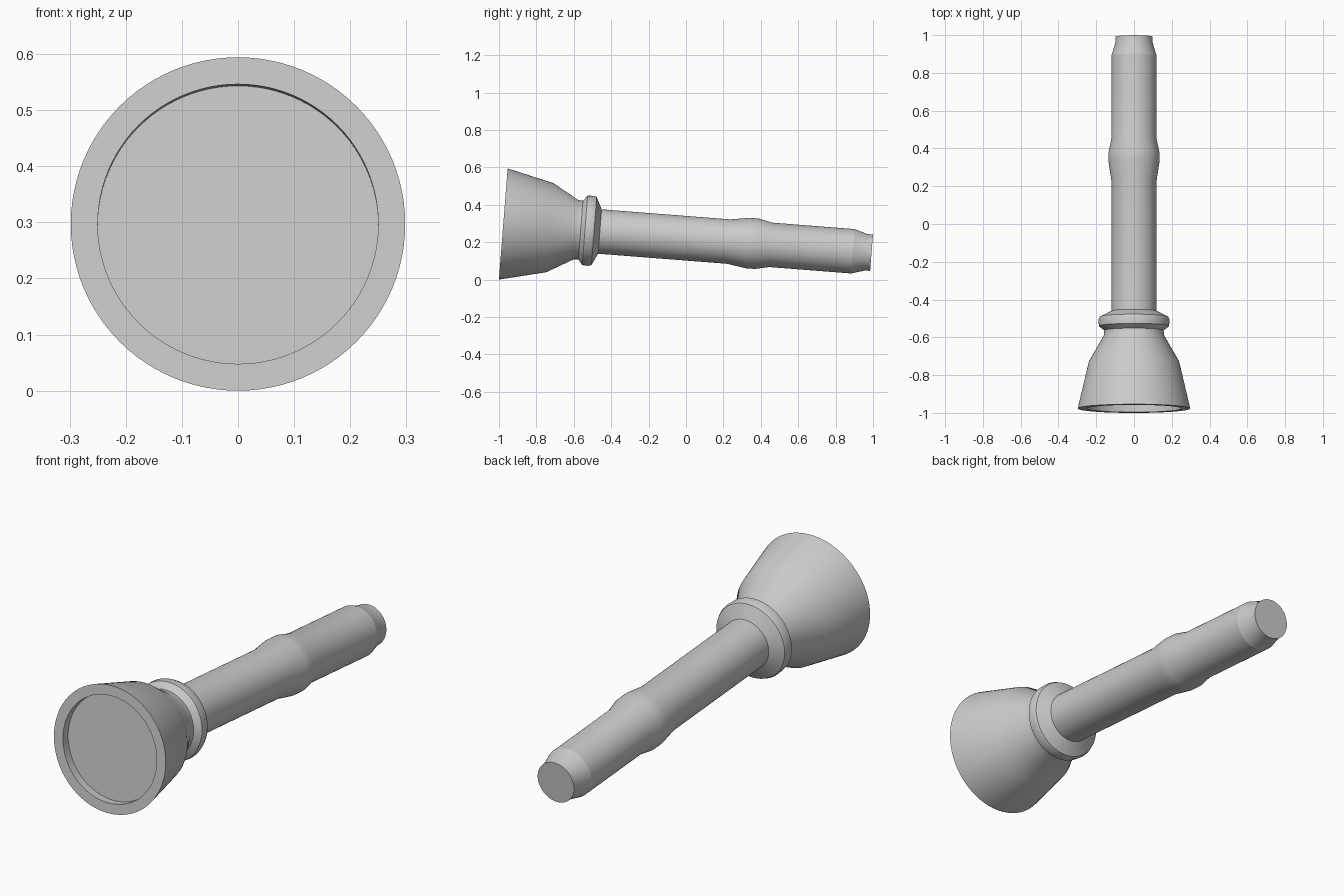
import bpy, bmesh, math
from mathutils import Matrix, Vector

if "Cube" in bpy.data.objects:
    bpy.data.objects.remove(bpy.data.objects["Cube"])

SEGMENTS = 96
TILT = math.radians(4.46)          # the torch rests head-down, axis falling to the back
FRONT = Vector((0, -0.977, 0.297)) # centre of the head rim
PLACE = Matrix.Translation(FRONT) @ Matrix.Rotation(-TILT, 4, 'X')


def lathe(name, profile):
    """Revolve (distance along axis, radius) points; radius 0 closes an end."""
    bm = bmesh.new()
    pts = [bm.verts.new((r, s, 0)) for s, r in profile]
    edges = [bm.edges.new(p) for p in zip(pts, pts[1:])]
    bmesh.ops.spin(bm, geom=pts + edges, cent=(0, 0, 0), axis=(0, 1, 0),
                   angle=math.tau, steps=SEGMENTS, use_merge=True)
    bmesh.ops.remove_doubles(bm, verts=bm.verts, dist=1e-5)
    bmesh.ops.recalc_face_normals(bm, faces=bm.faces)
    bm.transform(PLACE)
    mesh = bpy.data.meshes.new(name)
    bm.to_mesh(mesh)
    bm.free()
    obj = bpy.data.objects.new(name, mesh)
    bpy.context.collection.objects.link(obj)
    bpy.ops.object.select_all(action='DESELECT')
    obj.select_set(True)
    bpy.context.view_layer.objects.active = obj
    bpy.ops.object.shade_smooth_by_angle(angle=math.radians(30))
    return obj


# Flared head with rim and recessed lens seat
lathe("head", [(0.04, 0), (0.04, 0.25), (0, 0.25), (0, 0.298), (0.25, 0.239),
               (0.39, 0.159), (0.415, 0.157)])

# Raised switch collar behind the head
lathe("collar", [(0.415, 0.157), (0.438, 0.186), (0.472, 0.188),
                 (0.487, 0.182), (0.518, 0.119)])

# Barrel with a gentle grip swelling
lathe("barrel", [(0.518, 0.119), (1.208, 0.119), (1.31, 0.135), (1.36, 0.135),
                 (1.435, 0.119), (1.875, 0.119)])

# Tapered tail cap
lathe("tail_cap", [(1.875, 0.119), (1.945, 0.098), (1.975, 0.097), (1.975, 0)])
